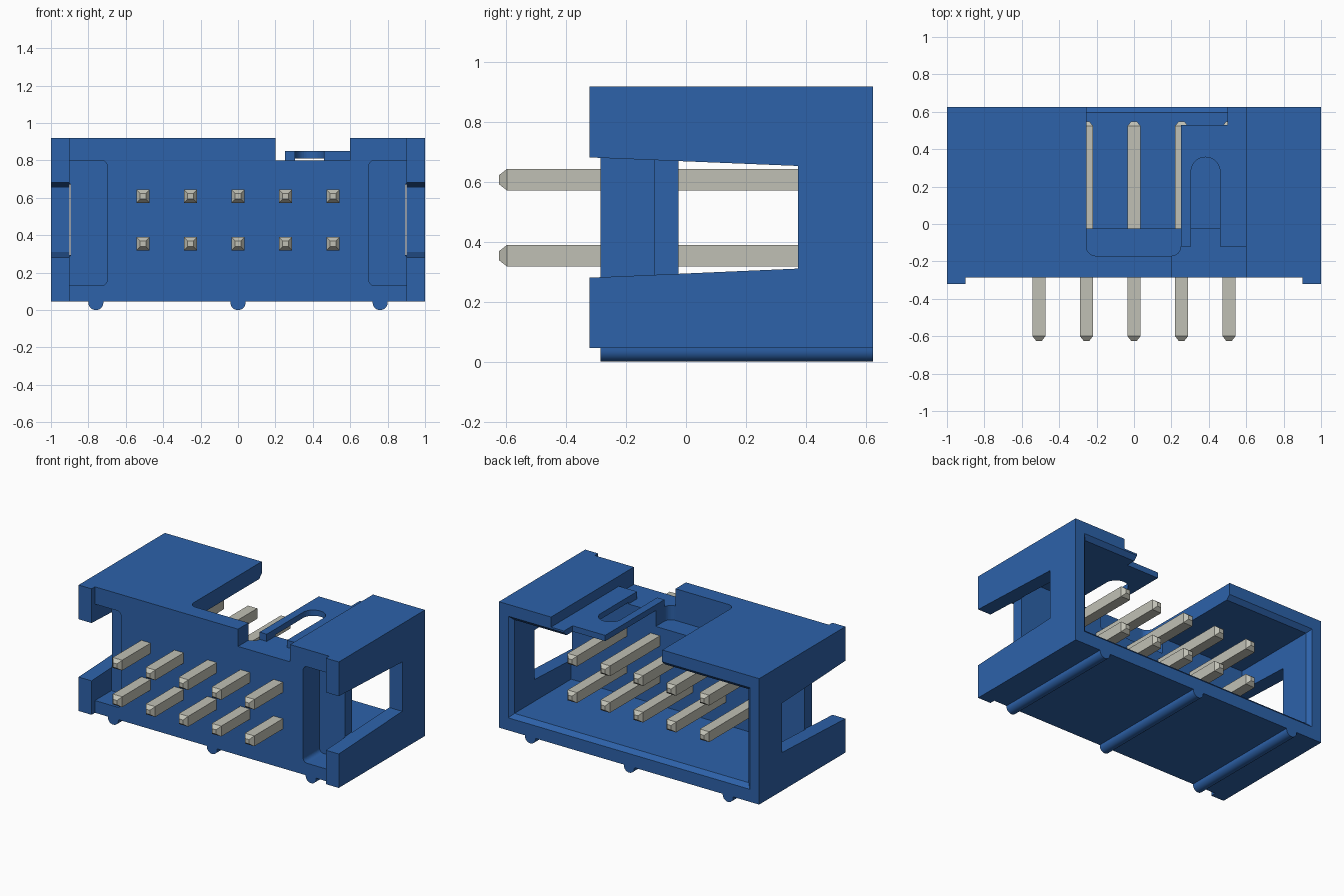
import bpy, bmesh, math
from mathutils import Vector

cube = bpy.data.objects.get("Cube")
if cube:
    bpy.data.objects.remove(cube, do_unlink=True)


def material(name, rgb):
    m = bpy.data.materials.new(name)
    m.use_nodes = True
    m.diffuse_color = (*rgb, 1)
    bsdf = next(n for n in m.node_tree.nodes if n.type == 'BSDF_PRINCIPLED')
    bsdf.inputs["Base Color"].default_value = (*rgb, 1)
    bsdf.inputs["Roughness"].default_value = 0.6
    return m


BLUE = material("blue plastic", (0.026, 0.122, 0.40))
METAL = material("pale metal", (0.53, 0.53, 0.46))


def loft(name, sections, mat):
    """Solid through matching rings of 3D points, capped at both ends."""
    bm = bmesh.new()
    rings = [[bm.verts.new(p) for p in s] for s in sections]
    n = len(rings[0])
    for a, b in zip(rings, rings[1:]):
        for i in range(n):
            j = (i + 1) % n
            bm.faces.new((a[i], a[j], b[j], b[i]))
    bm.faces.new(rings[0])
    bm.faces.new(rings[-1])
    bmesh.ops.recalc_face_normals(bm, faces=bm.faces)
    mesh = bpy.data.meshes.new(name)
    bm.to_mesh(mesh)
    bm.free()
    mesh.materials.append(mat)
    ob = bpy.data.objects.new(name, mesh)
    bpy.context.collection.objects.link(ob)
    return ob


def prism(name, pts, axis, lo, hi, mat=BLUE):
    """Extrude a 2D outline along an axis."""
    place = {'x': lambda u, v, w: (w, u, v),
             'y': lambda u, v, w: (u, w, v),
             'z': lambda u, v, w: (u, v, w)}[axis]
    return loft(name, [[place(u, v, w) for u, v in pts] for w in (lo, hi)], mat)


def rect(x0, x1, y0, y1):
    return [(x0, y0), (x1, y0), (x1, y1), (x0, y1)]


def rounded(x0, x1, y0, y1, radii, steps=8):
    """Rectangle outline with its own radius on each corner."""
    corners = [Vector(p) for p in rect(x0, x1, y0, y1)]
    out = []
    for i, (p, r) in enumerate(zip(corners, radii)):
        if r == 0:
            out.append(tuple(p))
            continue
        da = (corners[i - 1] - p).normalized()
        db = (corners[(i + 1) % 4] - p).normalized()
        for k in range(steps + 1):
            t = math.pi / 2 * k / steps
            out.append(tuple(p + r * (da + db - db * math.cos(t) - da * math.sin(t))))
    return out


def cut(target, cutter):
    cutter.hide_render = True
    mod = target.modifiers.new("cut", 'BOOLEAN')
    mod.operation = 'DIFFERENCE'
    mod.solver = 'EXACT'
    mod.object = cutter
    bpy.context.view_layer.objects.active = target
    bpy.ops.object.modifier_apply(modifier=mod.name)
    bpy.data.objects.remove(cutter, do_unlink=True)


# Housing block; the front panel is set back between the corner ears
housing = prism("housing", rect(-1, 1, 0.045, 0.92), 'y', -0.322, 0.625)
cut(housing, prism("panel_cut", rect(-0.9, 0.9, 0, 1), 'y', -0.4, -0.285))

# Cavity open at the back, with a chamfered mouth
sections = []
for y, g in ((-0.025, 0), (0.597, 0), (0.637, 0.04)):
    sections.append([(x, y, z) for x, z in
                     rect(-0.9 - g, 0.9 + g, 0.16 - g, 0.81 + g)])
cut(housing, loft("cavity_cut", sections, BLUE))

# Front pockets and tapered side windows
for s in (-1, 1):
    pocket = rounded(0.7, 0.9, 0.13, 0.80, (0.03, 0, 0, 0.03))
    cut(housing, prism("pocket_cut", [(s * x, z) for x, z in pocket],
                       'y', -0.4, -0.105))
    window = [(-0.36, 0.279), (0.375, 0.311), (0.375, 0.654), (-0.36, 0.684)]
    cut(housing, prism("window_cut", window, 'x', *sorted((s * 0.895, s * 1.1))))

# Key notch in the top wall
cut(housing, prism("notch_cut", rounded(-0.255, 0.25, -0.17, 0.7,
                                        (0.05, 0.05, 0, 0)), 'z', 0.70, 1))
# Recess in front of the latch tongue
cut(housing, prism("recess_cut", rect(0.2, 0.6, -0.4, -0.12), 'z', 0.80, 1))
# Thin latch tongue with a shortened end and a round-ended slot
cut(housing, prism("tongue_top_cut", rect(0.22, 0.6, -0.14, 0.7), 'z', 0.85, 1))
cut(housing, prism("tongue_end_cut", rect(0.22, 0.5, 0.53, 0.7), 'z', 0.70, 1))
cut(housing, prism("tongue_slot_cut", rounded(0.305, 0.46, -0.16, 0.357,
                                              (0, 0, 0.077, 0.077)), 'z', 0.80, 1))

# Rounded ribs under the base
for i, x in enumerate((-0.76, 0, 0.76)):
    rib = prism(f"base_rib_{i + 1}",
                rounded(x - 0.04, x + 0.04, 0, 0.06, (0.039, 0.039, 0, 0)),
                'y', -0.285, 0.625)
    bpy.ops.object.select_all(action='DESELECT')
    rib.select_set(True)
    bpy.context.view_layer.objects.active = rib
    bpy.ops.object.shade_smooth_by_angle(angle=math.radians(35))

# Two rows of five square pins with tapered tips
for row, z in enumerate((0.354, 0.608)):
    for col in range(5):
        x = -0.508 + 0.254 * col
        rings = []
        for y, h in ((-0.625, 0.015), (-0.598, 0.036), (0.523, 0.036), (0.548, 0.015)):
            rings.append([(px, y, pz) for px, pz in rect(x - h, x + h, z - h, z + h)])
        loft(f"pin_{row + 1}_{col + 1}", rings, METAL)
